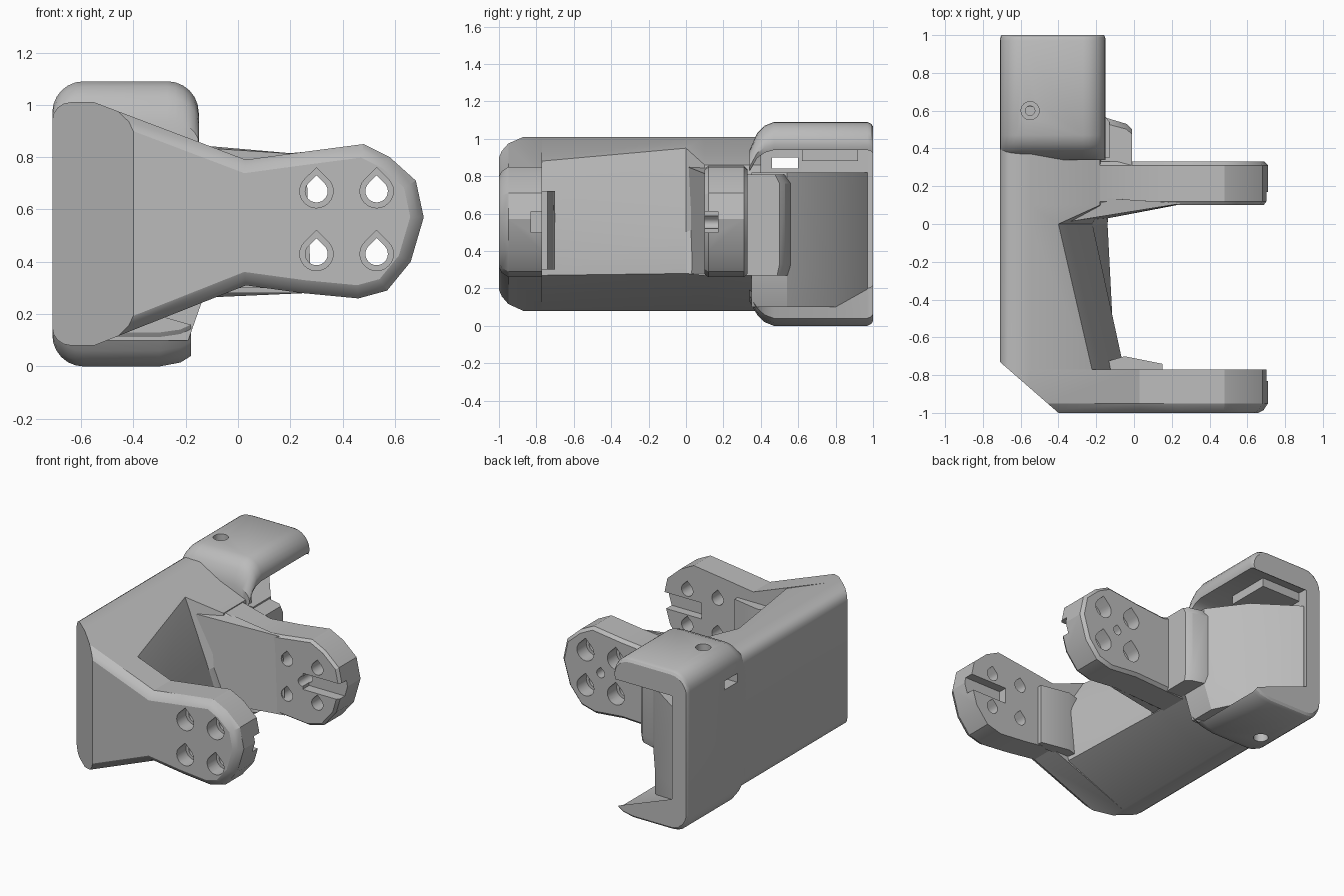
import bpy, bmesh, math
from mathutils import Vector

if "Cube" in bpy.data.objects:
    bpy.data.objects.remove(bpy.data.objects["Cube"])

grey = bpy.data.materials.new("plain grey")
grey.diffuse_color = (0.5, 0.5, 0.5, 1)
grey.use_nodes = True
grey.node_tree.nodes["Principled BSDF"].inputs["Base Color"].default_value = grey.diffuse_color


def loft(name, rings):
    """Skin a list of closed rings of 3D points and cap both ends."""
    bm = bmesh.new()
    vs = [[bm.verts.new(p) for p in r] for r in rings]
    n = len(vs[0])
    for a, b in zip(vs, vs[1:]):
        for i in range(n):
            bm.faces.new((a[i], a[(i + 1) % n], b[(i + 1) % n], b[i]))
    caps = [bm.faces.new(vs[0]), bm.faces.new(vs[-1])]
    bm.normal_update()
    bmesh.ops.triangulate(bm, faces=caps)
    bmesh.ops.recalc_face_normals(bm, faces=bm.faces)
    me = bpy.data.meshes.new(name)
    bm.to_mesh(me)
    bm.free()
    me.materials.append(grey)
    ob = bpy.data.objects.new(name, me)
    bpy.context.collection.objects.link(ob)
    return ob


def along_y(name, prof, y0, y1):
    return loft(name, [[(x, y, z) for x, z in prof] for y in (y0, y1)])


def inset(prof, d):
    """Offset a counterclockwise x-z outline inwards."""
    out, n = [], len(prof)
    for i in range(n):
        a, b, c = (Vector(prof[(i + k) % n]) for k in (-1, 0, 1))
        n1 = Vector((a.y - b.y, b.x - a.x)).normalized()
        n2 = Vector((b.y - c.y, c.x - b.x)).normalized()
        out.append(tuple(b + (n1 + n2) * d / (1 + n1.dot(n2))))
    return out


def plate(name, prof, steps):
    """Plate along y with rounded rims; steps are (y, inset)."""
    return loft(name, [[(x, y, z) for x, z in inset(prof, d)] for y, d in steps])


def box(name, a, b):
    return along_y(name, [(a[0], a[2]), (b[0], a[2]), (b[0], b[2]), (a[0], b[2])], a[1], b[1])


def arc(cx, cz, r, a0, a1, n=6):
    return [(cx + r * math.cos(math.radians(a0 + (a1 - a0) * i / n)),
             cz + r * math.sin(math.radians(a0 + (a1 - a0) * i / n))) for i in range(n + 1)]


def teardrop(x, z, r):
    return arc(x, z, r, 135, 405, 18) + [(x, z + r * 1.41)]


def activate(ob):
    bpy.ops.object.select_all(action='DESELECT')
    ob.select_set(True)
    bpy.context.view_layer.objects.active = ob


def cut(ob, cutters):
    for c in cutters:
        m = ob.modifiers.new("cut", 'BOOLEAN')
        m.operation, m.solver, m.object = 'DIFFERENCE', 'EXACT', c
        activate(ob)
        bpy.ops.object.modifier_apply(modifier=m.name)
        bpy.data.objects.remove(c)


def slice_corner(ob):
    """Cut off the slanted front left corner."""
    c = loft("cutter", [[(x, y, z) for x, y in ((-0.4, -1), (-0.71, -0.73), (-1.02, -0.46),
                                                (-1.5, -1.5), (-0.09, -1.27))] for z in (-0.5, 1.5)])
    cut(ob, [c])


# Outline shared by both arms: rounded head with faceted tip
head = [(0.03, 0.31), (0.25, 0.28), (0.46, 0.26), (0.57, 0.29), (0.66, 0.4), (0.71, 0.57),
        (0.68, 0.71), (0.58, 0.8), (0.48, 0.85), (0.25, 0.82), (0.03, 0.79)]
left = arc(-0.64, 0.94, 0.07, 90, 180, 4) + arc(-0.64, 0.15, 0.07, 180, 270, 4)

# Front arm with its wide tapered plate
front_arm = plate("front_arm", left + [(-0.55, 0.08)] + head + [(-0.55, 1.01)],
                  ((-1, 0.05), (-0.985, 0.023), (-0.95, 0), (-0.77, 0)))
slice_corner(front_arm)

# Middle arm
middle_arm = plate("middle_arm", [(-0.2, 0.26)] + head[1:-1] + [(0.03, 0.8), (-0.2, 0.86)],
                   ((0.1, 0.015), (0.12, 0), (0.31, 0), (0.33, 0.02)))

# Teardrop mounting holes, wider at the outer faces, and cable slots on the inner faces
for arm, y0, y1, outer0, outer1, s0, s1 in (
        (front_arm, -1.1, -0.7, -1.1, -0.9, -0.83, -0.7),
        (middle_arm, 0.0, 0.4, 0.23, 0.4, 0.0, 0.17)):
    tools = []
    for x in (0.3, 0.53):
        for z in (0.43, 0.67):
            tools.append(along_y("cutter", teardrop(x, z, 0.043), y0, y1))
            tools.append(along_y("cutter", teardrop(x, z, 0.064), outer0, outer1))
    tools.append(box("cutter", (0.42, s0, 0.5), (0.8, s1, 0.61)))
    if arm is middle_arm:
        tools.append(along_y("cutter", teardrop(0.415, 0.55, 0.03), y0, y1))
    cut(arm, tools)

# Spine: lofted along y, with a slanting inner face
rings = []
for y, up, mid, low in (
        (-0.78, (-0.22, 0.88), (-0.05, 0.6), (-0.1, 0.27)),
        (0.0, (-0.4, 0.95), (-0.22, 0.5), (-0.14, 0.28)),
        (0.1, (-0.18, 0.86), (-0.15, 0.55), (-0.13, 0.27)),
        (0.4, (-0.18, 0.86), (-0.15, 0.55), (-0.13, 0.27))):
    rings.append([(x, y, z) for x, z in left + [(-0.55, 0.08), low, mid, up, (-0.55, 1.01)]])
spine = loft("spine", rings)
slice_corner(spine)

# Webs where the arms meet the spine
middle_web = loft("middle_web", [[(-0.14, 0.03, 0.28), (0.28, 0.11, 0.28), (-0.14, 0.14, 0.28)],
                                 [(-0.36, 0.01, 0.85), (0.26, 0.11, 0.81), (-0.2, 0.14, 0.85)]])
front_web = loft("front_web", [[(-0.22, -0.79, z), (0.15, -0.79, z), (0.15, -0.74, z),
                                (-0.05, -0.7, z), (-0.22, -0.75, z)] for z in (0.3, 0.72)])

# Clamp shell: C-shaped section open to the right and to the back
c_prof = ([(-0.18, 0.04), (-0.22, 0.015), (-0.3, 0.0)] + arc(-0.59, 0.12, 0.12, 270, 180)
          + arc(-0.59, 0.97, 0.12, 180, 90) + arc(-0.27, 0.97, 0.12, 90, 0)
          + [(-0.16, 0.94), (-0.2, 0.94), (-0.6, 0.94), (-0.6, 0.2)])
rings = []
for y, lo, hi, s in ((0.34, 0.13, 0.94, 1), (0.38, 0.06, 1.03, 1), (0.42, 0.02, 1.07, 1),
                     (0.47, 0, 1.09, 1), (0.97, 0, 1.09, 1), (0.99, 0.01, 1.08, 0.99),
                     (1.0, 0.025, 1.065, 0.97)):
    rings.append([(-0.43 + (x + 0.43) * s, y, lo + z / 1.09 * (hi - lo)) for x, z in c_prof])
clamp_shell = loft("clamp_shell", rings)


def disc(r, z0, z1):
    return loft("cutter", [[(x, y, z) for x, y in arc(-0.55, 0.6, r, 0, 345, 23)] for z in (z0, z1)])


# Screw holes through both clamp plates, and a strap slot in the wall
cut(clamp_shell, [disc(0.025, 0.93, 1.2), disc(0.048, 1.04, 1.2), disc(0.048, -0.1, 0.06),
                  box("cutter", (-0.8, 0.46, 0.84), (-0.5, 0.6, 0.9))])

# Inner seat of the clamp, slanting back to the wall
plan = [(-0.65, 0.35), (-0.13, 0.35), (-0.13, 0.54), (-0.31, 0.78), (-0.59, 0.97), (-0.65, 0.97)]
clamp_seat = loft("clamp_seat", [[(min(x, m), y, z) for x, y in plan]
                                 for z, m in ((0.1, -0.19), (0.27, -0.13), (0.82, -0.13))])

# Pillar joining the middle arm to the clamp
plan = [(-0.2, 0.25), (-0.01, 0.25), (-0.01, 0.5), (-0.04, 0.53), (-0.14, 0.56), (-0.2, 0.56)]
arm_pillar = loft("arm_pillar", [[(x, 0.25 + (y - 0.25) * s, z) for x, y in plan]
                                 for z, s in ((0.27, 0.95), (0.33, 1), (0.76, 1), (0.81, 0.9))])

# Square pad under the top plate
clamp_pad = box("clamp_pad", (-0.6, 0.62, 0.88), (-0.3, 0.92, 0.96))

for ob in (front_arm, middle_arm, spine, middle_web, front_web, clamp_shell, clamp_seat,
           arm_pillar, clamp_pad):
    activate(ob)
    bpy.ops.object.shade_smooth_by_angle(angle=math.radians(28))
